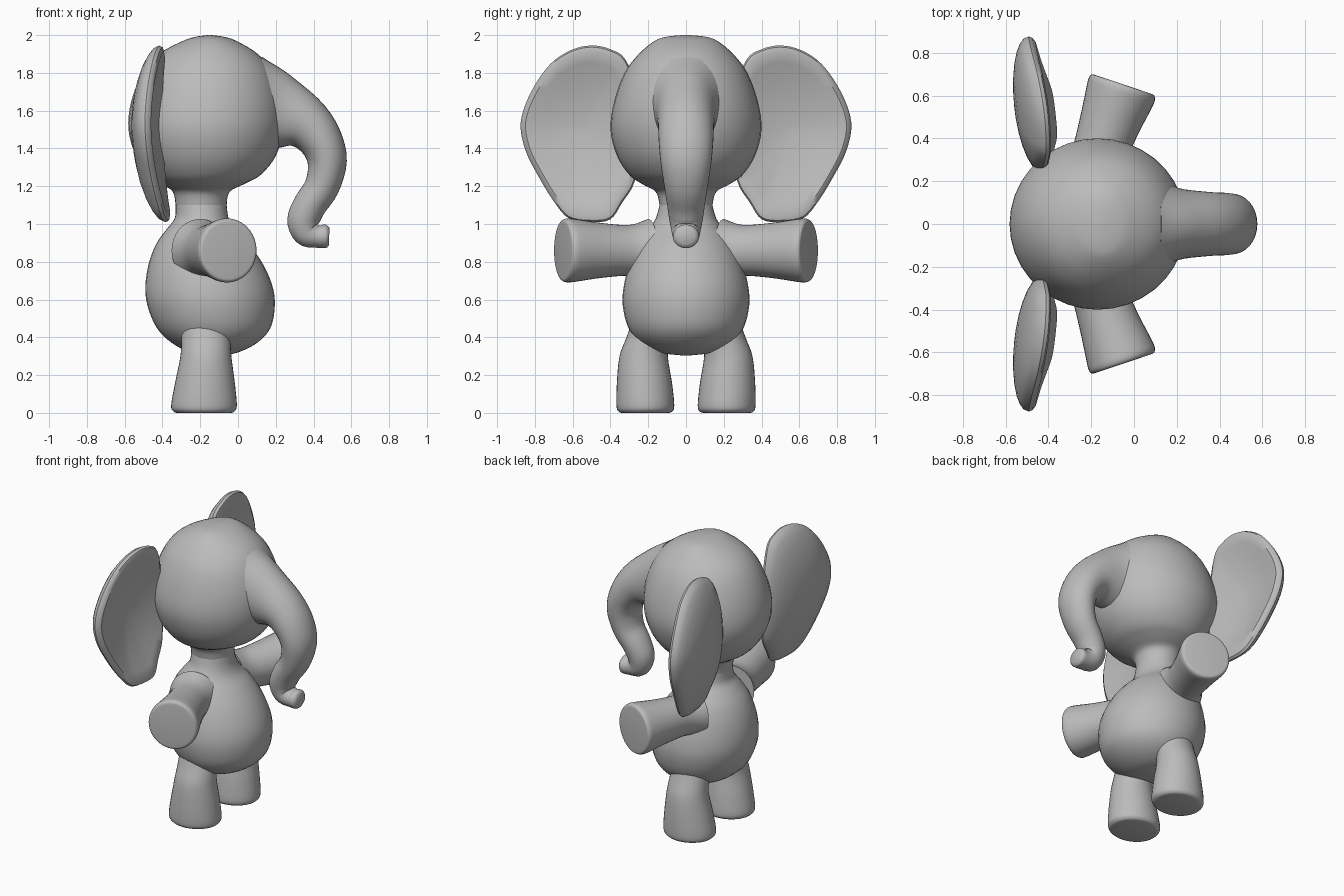
import bpy, bmesh
from math import sin, cos, pi, sqrt
from mathutils import Vector

cube = bpy.data.objects.get("Cube")
if cube:
    bpy.data.objects.remove(cube, do_unlink=True)

GREY = (0.5, 0.5, 0.5, 1)
grey = bpy.data.materials.new("soft grey")
grey.use_nodes = True
grey.diffuse_color = GREY
grey.node_tree.nodes["Principled BSDF"].inputs["Base Color"].default_value = GREY


def smooth_points(points, steps, closed=False):
    """Catmull-Rom interpolation of tuples of any length."""
    pts = [Vector(p) for p in points]
    n = len(pts)
    pick = (lambda i: pts[i % n]) if closed else (lambda i: pts[max(0, min(n - 1, i))])
    out = []
    for i in range(n if closed else n - 1):
        a, b, c, d = (pick(i + k) for k in (-1, 0, 1, 2))
        for s in range(steps):
            t = s / steps
            out.append(0.5 * (2 * b + (c - a) * t + (2 * a - 5 * b + 4 * c - d) * t ** 2
                              + (3 * b - a - 3 * c + d) * t ** 3))
    return out if closed else out + [pts[-1]]


def skin(name, rings):
    """Bridge equal rings of points and cap both ends."""
    bm = bmesh.new()
    loops = [[bm.verts.new(p) for p in ring] for ring in rings]
    n = len(loops[0])
    for low, high in zip(loops, loops[1:]):
        for i in range(n):
            j = (i + 1) % n
            bm.faces.new((low[i], low[j], high[j], high[i]))
    bm.faces.new(loops[0])
    bm.faces.new(loops[-1])
    bmesh.ops.recalc_face_normals(bm, faces=bm.faces)
    mesh = bpy.data.meshes.new(name)
    bm.to_mesh(mesh)
    bm.free()
    mesh.materials.append(grey)
    obj = bpy.data.objects.new(name, mesh)
    bpy.context.collection.objects.link(obj)
    bpy.ops.object.select_all(action='DESELECT')
    obj.select_set(True)
    bpy.context.view_layer.objects.active = obj
    bpy.ops.object.shade_smooth_by_angle(angle=0.7)
    return obj


def loft(name, stations, side, along=None, steps=4, sides=36):
    """Elliptical tube; station = x, y, z, radius across, radius along side."""
    pts = smooth_points(stations, steps)
    side = Vector(side)
    rings = []
    for i, p in enumerate(pts):
        centre = Vector(p[:3])
        tangent = along and Vector(along)
        if not tangent:
            tangent = Vector(pts[min(i + 1, len(pts) - 1)][:3]) - Vector(pts[max(i - 1, 0)][:3])
        across = side.cross(tangent).normalized()
        angles = [2 * pi * k / sides for k in range(sides)]
        rings.append([centre + across * p[3] * cos(a) + side * p[4] * sin(a) for a in angles])
    return skin(name, rings)


def upright(name, profile):
    """Vertical body part; profile = z, back x, front x, half width."""
    loft(name, [((b + f) / 2, 0, z, (f - b) / 2, w) for z, b, f, w in profile],
         (0, 1, 0), (0, 0, 1))


# Pear-shaped torso with the neck on top
upright("torso", [
    (.305, -.15, -.09, .03), (.32, -.25, 0, .14), (.37, -.35, .1, .24),
    (.45, -.43, .172, .305), (.57, -.48, .195, .335), (.68, -.49, .18, .328),
    (.8, -.47, .125, .295), (.9, -.43, .05, .25), (.97, -.38, -.02, .2),
    (1.03, -.335, -.05, .16), (1.1, -.33, -.06, .14)])

# Egg-shaped head flaring up from the neck
upright("head", [
    (1.1, -.33, -.06, .14), (1.17, -.345, -.045, .16), (1.21, -.4, .03, .23),
    (1.26, -.47, .12, .3), (1.36, -.54, .2, .365), (1.5, -.58, .24, .4),
    (1.65, -.565, .235, .38), (1.8, -.505, .185, .325), (1.9, -.42, .105, .25),
    (1.97, -.29, -.01, .165), (1.992, -.22, -.08, .1), (2, -.16, -.14, .02)])

# Trunk curving forward, down and out at the tip
loft("trunk", [(x, 0, z, a, b) for x, z, a, b in [
    (.08, 1.62, .27, .23), (.2, 1.595, .215, .17), (.345, 1.54, .148, .15),
    (.435, 1.445, .118, .145), (.472, 1.33, .104, .135), (.445, 1.2, .092, .115),
    (.38, 1.1, .088, .1), (.347, 1.02, .086, .088), (.365, .955, .076, .075),
    (.42, .934, .06, .068), (.465, .935, .062, .068), (.483, .935, .045, .05)]],
    (0, 1, 0))

# Ear outline as (y, z), and its thickness as (scale, forward offset)
EAR = [(.5, 1.945), (.61, 1.92), (.72, 1.845), (.82, 1.7), (.875, 1.54), (.85, 1.39),
       (.78, 1.25), (.7, 1.12), (.62, 1.03), (.5, 1.01), (.4, 1.025), (.34, 1.11),
       (.27, 1.23), (.24, 1.45), (.26, 1.7), (.32, 1.87), (.4, 1.925)]
EAR_MIDDLE = Vector((.55, 1.5))
FRONT = [(.02, -.02), (.3, -.012), (.6, .005), (.8, .022), (.92, .03), (.98, .018)]
BACK = [(t, -.1 * sqrt(1 - t * t)) for t in (1, .97, .9, .78, .6, .4, .2, .02)]


def ear(name, s):
    outline = smooth_points(EAR, 4, closed=True)
    rings = []
    for t, dx in FRONT + BACK:
        ring = []
        for p in outline:
            y, z = EAR_MIDDLE + (p - EAR_MIDDLE) * t
            rim = -.465 + .24 * (z - 1.55) ** 2 - .1 * (y - .6)
            ring.append((rim + dx, s * y, z))
        rings.append(ring)
    skin(name, rings)


# Paired ears, arms and legs
for label, s in (("left", 1), ("right", -1)):
    ear(label + "_ear", s)
    loft(label + "_arm", [(x, s * y, .86, r, r * 1.04) for x, y, r in [
        (-.2, .2, .16), (-.17, .3, .13), (-.12, .45, .14), (-.07, .59, .16),
        (-.057, .63, .163), (-.052, .648, .155), (-.05, .652, .14)]],
        (0, 0, 1), (.32, s * .95, 0))
    loft(label + "_leg", [(x, s * y, z, a, b) for x, y, z, a, b in [
        (-.18, .215, 0, .145, .125), (-.18, .215, .008, .162, .143),
        (-.18, .215, .04, .174, .153), (-.175, .22, .16, .158, .146),
        (-.17, .224, .3, .135, .128), (-.17, .2, .4, .13, .115),
        (-.17, .18, .5, .13, .1)]],
        (0, 1, 0), (0, 0, 1))
